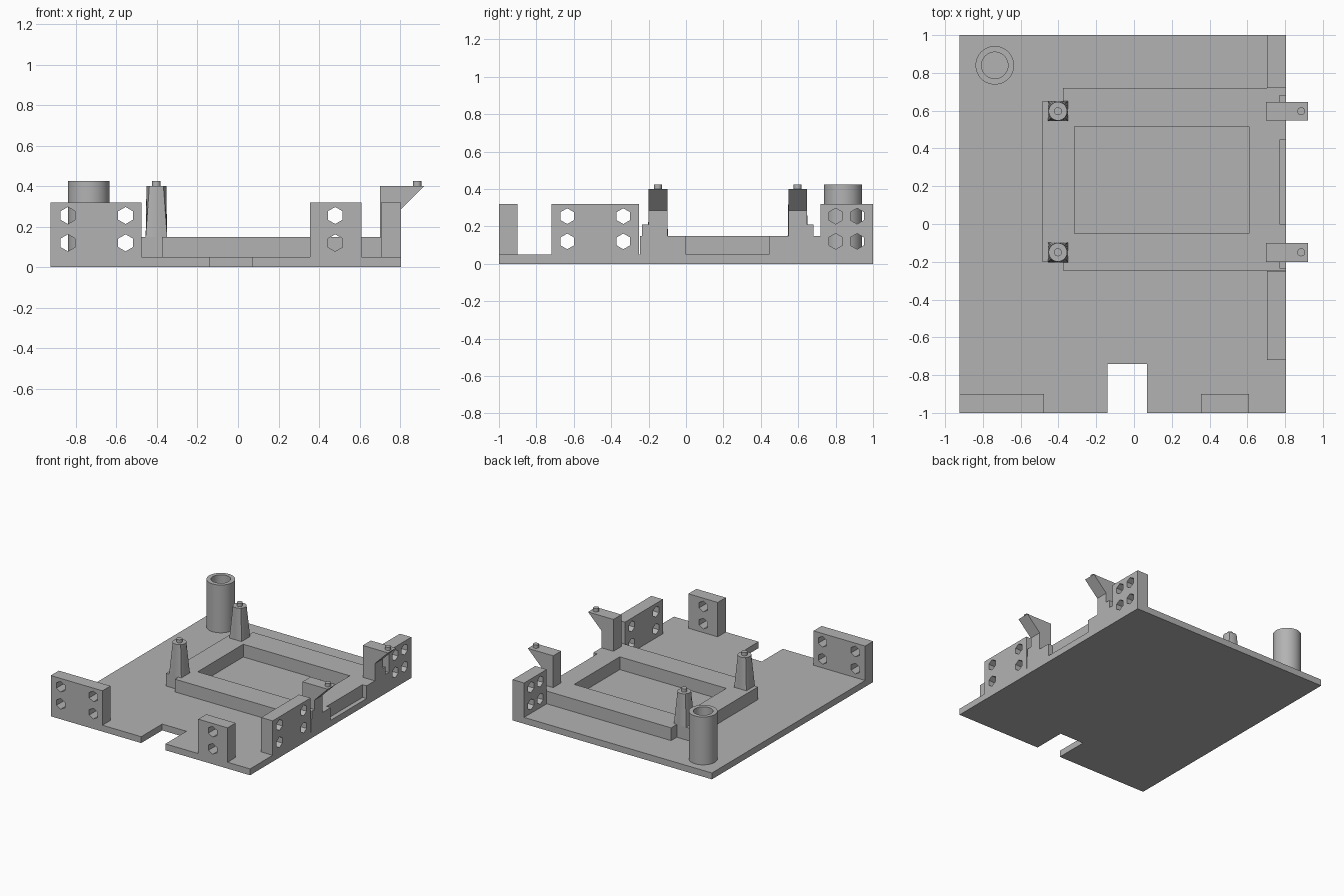
import bpy, bmesh, math
from mathutils import Matrix, Vector

if "Cube" in bpy.data.objects:
    bpy.data.objects.remove(bpy.data.objects["Cube"], do_unlink=True)

grey = bpy.data.materials.new("plain_grey")
grey.use_nodes = True
grey.diffuse_color = (0.45, 0.45, 0.45, 1)
grey.node_tree.nodes["Principled BSDF"].inputs["Base Color"].default_value = (0.45, 0.45, 0.45, 1)

T = 0.05          # plate thickness
FRAME_TOP = 0.15
WALL_TOP = 0.32
POST_TOP = 0.40


def finish(name, bm):
    bmesh.ops.recalc_face_normals(bm, faces=bm.faces)
    mesh = bpy.data.meshes.new(name)
    bm.to_mesh(mesh)
    bm.free()
    mesh.materials.append(grey)
    obj = bpy.data.objects.new(name, mesh)
    bpy.context.collection.objects.link(obj)
    return obj


def prism(name, points, direction):
    """Extrude a closed outline of 3D points along a direction."""
    bm = bmesh.new()
    face = bm.faces.new([bm.verts.new(p) for p in points])
    top = bmesh.ops.extrude_face_region(bm, geom=[face])["geom"]
    bmesh.ops.translate(bm, vec=Vector(direction),
                        verts=[v for v in top if isinstance(v, bmesh.types.BMVert)])
    return finish(name, bm)


def box(name, x0, x1, y0, y1, z0, z1):
    outline = [(x0, y0, z0), (x1, y0, z0), (x1, y1, z0), (x0, y1, z0)]
    return prism(name, outline, (0, 0, z1 - z0))


def cylinder(name, x, y, r, z0, z1, sides=32):
    bm = bmesh.new()
    bmesh.ops.create_cone(bm, cap_ends=True, segments=sides, radius1=r, radius2=r, depth=z1 - z0,
                          matrix=Matrix.Translation((x, y, (z0 + z1) / 2)))
    return finish(name, bm)


def select(obj):
    bpy.ops.object.select_all(action="DESELECT")
    obj.select_set(True)
    bpy.context.view_layer.objects.active = obj


def cut(obj, cutter):
    select(obj)
    mod = obj.modifiers.new("cut", "BOOLEAN")
    mod.operation = "DIFFERENCE"
    mod.solver = "EXACT"
    mod.object = cutter
    bpy.ops.object.modifier_apply(modifier=mod.name)
    bpy.data.objects.remove(cutter, do_unlink=True)


def smooth(obj):
    select(obj)
    bpy.ops.object.shade_smooth_by_angle(angle=math.radians(30))


def hex_holes(wall, spots, axis):
    """Two rows of pointed-up hexagon holes through a wall along x or y."""
    for s in spots:
        for z in (0.12, 0.255):
            ring = []
            for i in range(6):
                a = math.radians(90 + 60 * i)
                u, w = s + 0.042 * math.cos(a), z + 0.042 * math.sin(a)
                ring.append((0.65, u, w) if axis == "x" else (u, -1.05, w))
            cut(wall, prism("hole_cutter", ring, (0.2, 0, 0) if axis == "x" else (0, 0.2, 0)))


# Base plate with a front notch
outline = [(-0.925, -1), (-0.14, -1), (-0.14, -0.74), (0.07, -0.74), (0.07, -1),
           (0.805, -1), (0.805, 1), (-0.925, 1)]
prism("base_plate", [(x, y, 0) for x, y in outline], (0, 0, T))

# Raised frame with pocket, side recess and the strip under the posts
outline = [(-0.375, -0.245), (0.805, -0.245), (0.805, 0.72), (-0.375, 0.72),
           (-0.375, 0.65), (-0.485, 0.65), (-0.485, -0.2), (-0.375, -0.2)]
frame = prism("raised_frame", [(x, y, T) for x, y in outline], (0, 0, FRAME_TOP - T))
cut(frame, box("pocket_cutter", -0.315, 0.61, -0.05, 0.515, 0.02, 0.2))
cut(frame, box("recess_cutter", 0.77, 0.9, 0, 0.445, 0.02, 0.2))

# Drilled walls
for name, x0, x1, spots in (("front_right_wall", -0.925, -0.477, (-0.84, -0.555)),
                            ("front_left_wall", 0.355, 0.61, (0.48,))):
    hex_holes(box(name, x0, x1, -1, -0.9, T, WALL_TOP), spots, "y")
for name, y0, y1, spots in (("side_front_wall", -0.72, -0.25, (-0.635, -0.335)),
                            ("side_back_wall", 0.72, 1, (0.8, 0.915))):
    hex_holes(box(name, 0.705, 0.805, y0, y1, T, WALL_TOP), spots, "x")

# Hollow tube at the back corner
tube = cylinder("corner_tube", -0.737, 0.84, 0.102, T, 0.425, 48)
cut(tube, cylinder("tube_cutter", -0.737, 0.84, 0.07, 0.02, 0.5, 48))
smooth(tube)


def post(name, x, y):
    """Square foot blending into a round top."""
    bm = bmesh.new()
    n, half, r = 32, 0.053, 0.049
    low, high = [], []
    for i in range(n):
        a = 2 * math.pi * i / n
        c, s = math.cos(a), math.sin(a)
        k = half / max(abs(c), abs(s))
        low.append(bm.verts.new((x + k * c, y + k * s, FRAME_TOP)))
        high.append(bm.verts.new((x + r * c, y + r * s, POST_TOP)))
    for i in range(n):
        j = (i + 1) % n
        bm.faces.new((low[i], low[j], high[j], high[i]))
    bm.faces.new(high)
    bm.faces.new(low[::-1])
    smooth(finish(name, bm))


# Posts and overhanging arms, each with a locating peg
for place, y, out in (("front", -0.15, -1), ("back", 0.597, 1)):
    post(place + "_post", -0.403, y)
    smooth(cylinder(place + "_post_peg", -0.403, y, 0.021, POST_TOP, 0.425))
    side = [(0.7, FRAME_TOP), (0.805, FRAME_TOP), (0.805, 0.285), (0.92, POST_TOP), (0.7, POST_TOP)]
    prism(place + "_arm", [(x, y - 0.05, z) for x, z in side], (0, 0.1, 0))
    smooth(cylinder(place + "_arm_peg", 0.885, y, 0.021, POST_TOP, 0.425))
    edges = sorted((y + out * 0.05, y + out * 0.085))
    box(place + "_arm_shoulder", 0.77, 0.805, edges[0], edges[1], FRAME_TOP, 0.21)
